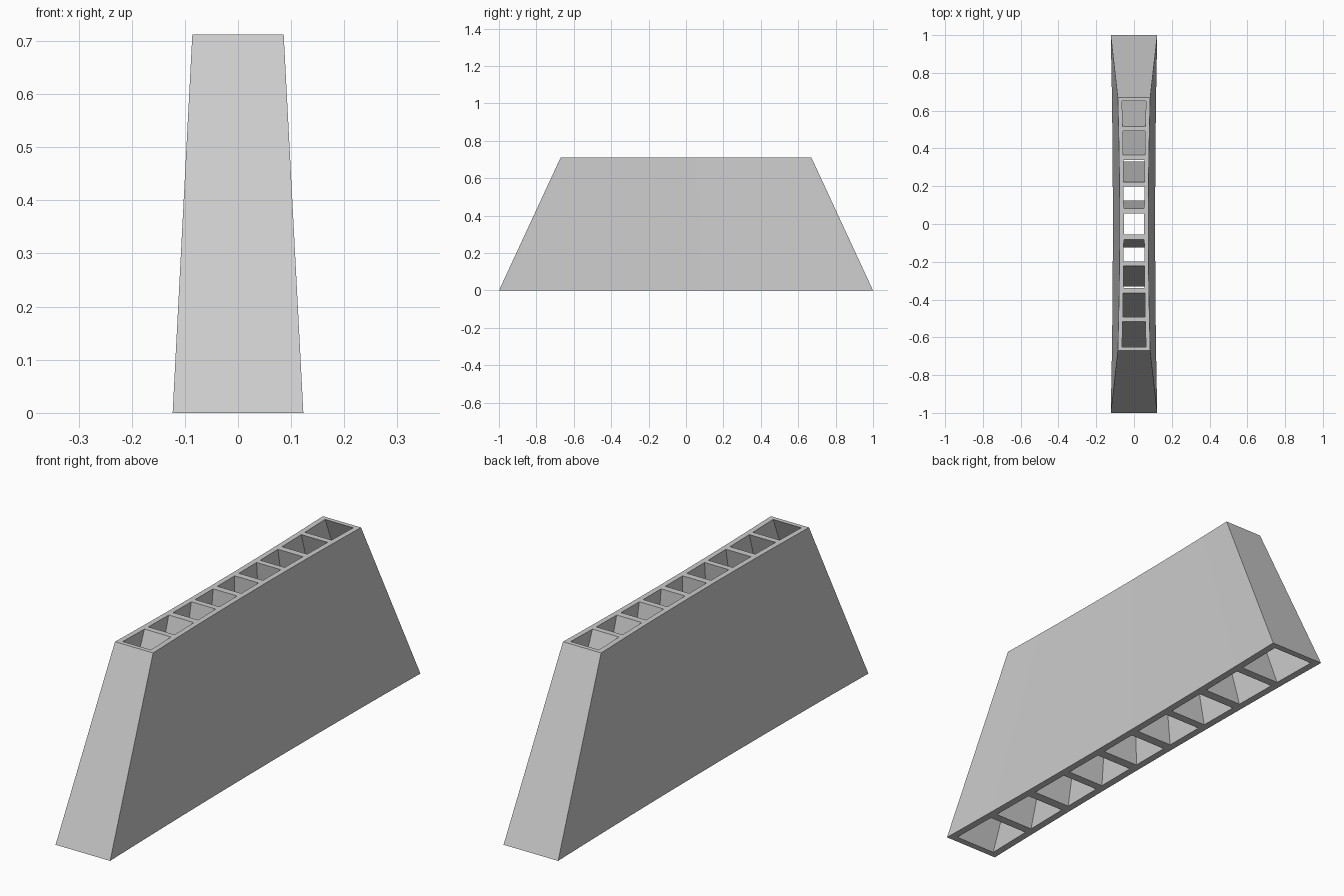
import bpy
import bmesh

cube = bpy.data.objects.get("Cube")
if cube:
    bpy.data.objects.remove(cube, do_unlink=True)

HEIGHT = 0.712
TOP_SCALE = 0.67          # top length relative to the base
# Half of the lengthwise cell edges along the top; the rest is mirrored
HALF = [0.056, 0.083, 0.198, 0.222, 0.338, 0.365, 0.493, 0.517, 0.652, 0.67]
edges = [-y for y in reversed(HALF)] + HALF

grey = bpy.data.materials.new("plain grey")
grey.use_nodes = True
colour = (0.6, 0.6, 0.6, 1.0)
grey.diffuse_color = colour
grey.node_tree.nodes["Principled BSDF"].inputs["Base Color"].default_value = colour

bm = bmesh.new()


def station(y):
    """Eight points across the block; the sides are pinched at mid length."""
    t = (y / TOP_SCALE) ** 2
    pts = {}
    for level, z, length, mid, end, wall in (
            ("top", HEIGHT, y, 0.076, 0.086, 0.022),
            ("base", 0.0, y / TOP_SCALE, 0.112, 0.123, 0.030)):
        half = mid + (end - mid) * t
        for side in (-1, 1):
            pts[level, "out", side] = bm.verts.new((side * half, length, z))
            pts[level, "in", side] = bm.verts.new((side * (half - wall), length, z))
    return pts


def strip(a, b, p, q):
    bm.faces.new((a[p], a[q], b[q], b[p]))


def cross(s, ring):
    bm.faces.new((s["top", ring, -1], s["top", ring, 1],
                  s["base", ring, 1], s["base", ring, -1]))


rows = [station(y) for y in edges]
for i, (a, b) in enumerate(zip(rows, rows[1:])):
    is_cell = i % 2 == 1
    for side in (-1, 1):
        # Outer side and the rims above and below
        strip(a, b, ("top", "out", side), ("base", "out", side))
        for level in ("top", "base"):
            strip(a, b, (level, "out", side), (level, "in", side))
        if is_cell:
            strip(a, b, ("top", "in", side), ("base", "in", side))
    if is_cell:
        cross(a, "in")
        cross(b, "in")
    else:
        # Rib between two cells
        for level in ("top", "base"):
            strip(a, b, (level, "in", -1), (level, "in", 1))

# Sloping end faces
for s in (rows[0], rows[-1]):
    bm.faces.new([s[k] for k in (
        ("top", "out", -1), ("top", "in", -1), ("top", "in", 1), ("top", "out", 1),
        ("base", "out", 1), ("base", "in", 1), ("base", "in", -1), ("base", "out", -1))])

bmesh.ops.recalc_face_normals(bm, faces=bm.faces)
mesh = bpy.data.meshes.new("tapered_cell_block")
bm.to_mesh(mesh)
bm.free()
mesh.materials.append(grey)
block = bpy.data.objects.new("tapered_cell_block", mesh)
bpy.context.collection.objects.link(block)
